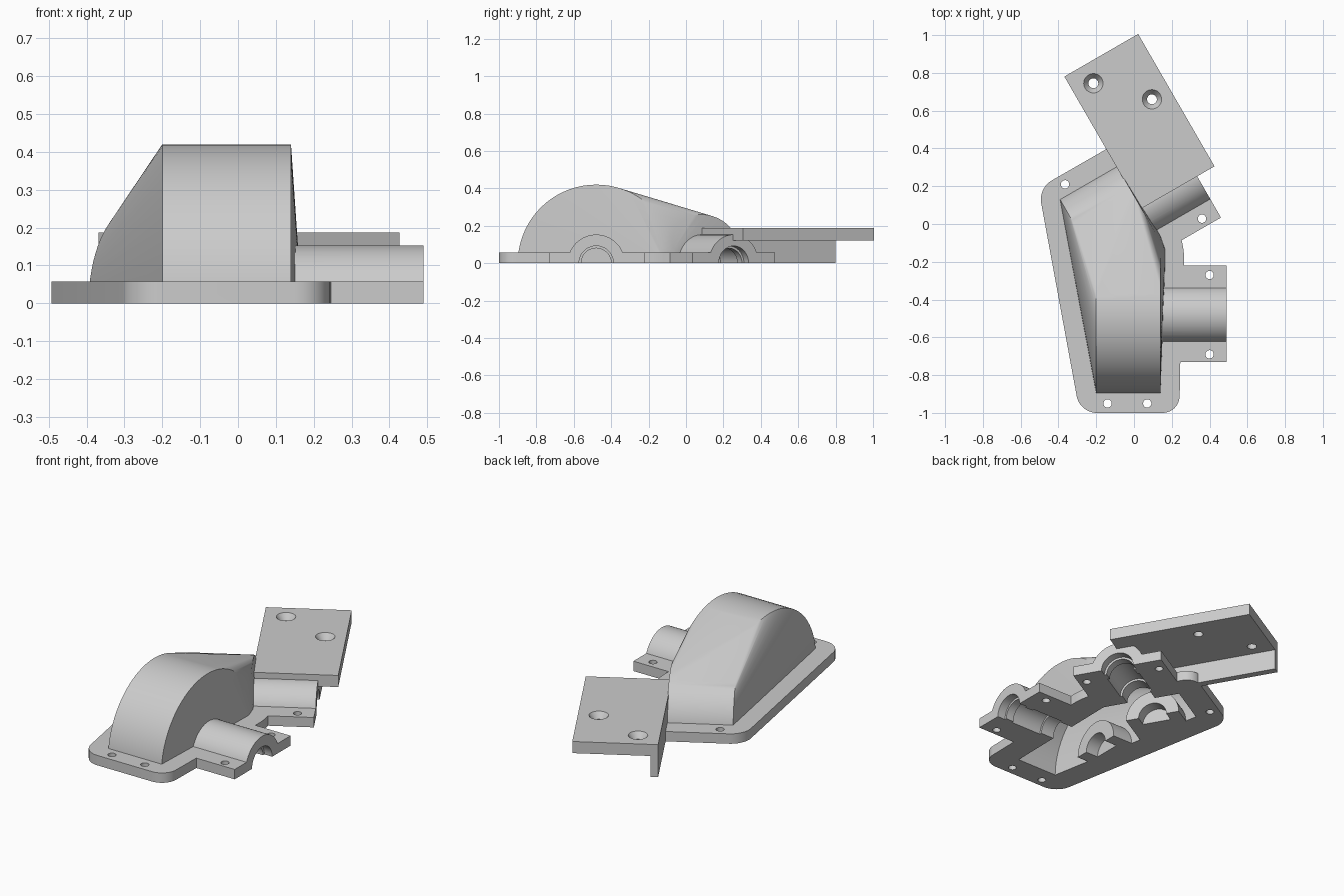
import bpy, bmesh
from math import pi, radians
from mathutils import Matrix, Vector

if "Cube" in bpy.data.objects:
    bpy.data.objects.remove(bpy.data.objects["Cube"], do_unlink=True)

grey = bpy.data.materials.new("plain grey")
grey.use_nodes = True
grey.diffuse_color = (0.6, 0.6, 0.6, 1)
grey.node_tree.nodes["Principled BSDF"].inputs["Base Color"].default_value = (0.6, 0.6, 0.6, 1)

# Frames: x runs out along each shaft, origin at the mouth of its tube
WORLD = Matrix.Identity(4)
SHAFT_A = Matrix.Translation((0.49, -0.48, 0))
SHAFT_B = Matrix.Translation((0.333, 0.255, 0)) @ Matrix.Rotation(radians(30), 4, 'Z')
LOW = -0.1      # everything starts below the split plane and is trimmed there


def finish(name, bm):
    bmesh.ops.recalc_face_normals(bm, faces=bm.faces)
    mesh = bpy.data.meshes.new(name)
    bm.to_mesh(mesh)
    bm.free()
    mesh.materials.append(grey)
    obj = bpy.data.objects.new(name, mesh)
    bpy.context.scene.collection.objects.link(obj)
    return obj


def add_rod(bm, frame, x0, x1, r):
    """Cylinder along the frame's x axis."""
    place = frame @ Matrix.Translation(((x0 + x1) / 2, 0, 0)) @ Matrix.Rotation(pi / 2, 4, 'Y')
    bmesh.ops.create_cone(bm, cap_ends=True, segments=72, radius1=r, radius2=r,
                          depth=abs(x1 - x0), matrix=place)


def rod(frame, x0, x1, r):
    bm = bmesh.new()
    add_rod(bm, frame, x0, x1, r)
    return finish("rod", bm)


def peg(frame, x, y, z0, z1, r0, r1):
    """Upright cylinder or cone."""
    bm = bmesh.new()
    bmesh.ops.create_cone(bm, cap_ends=True, segments=32, radius1=r0, radius2=r1, depth=z1 - z0,
                          matrix=frame @ Matrix.Translation((x, y, (z0 + z1) / 2)))
    return finish("peg", bm)


def box(name, frame, x0, x1, y0, y1, z0, z1):
    bm = bmesh.new()
    size = Matrix.Diagonal((x1 - x0, y1 - y0, z1 - z0, 1))
    mid = Matrix.Translation(((x0 + x1) / 2, (y0 + y1) / 2, (z0 + z1) / 2))
    bmesh.ops.create_cube(bm, size=1, matrix=frame @ mid @ size)
    return finish(name, bm)


def hull(name, inset):
    """Shell wrapped around the two gears."""
    rods = bmesh.new()
    add_rod(rods, SHAFT_A, -0.69 + inset, -0.35 - inset, 0.42 - inset)
    add_rod(rods, SHAFT_B, -0.69 + inset, -0.341 - inset, 0.26 - inset)
    bm = bmesh.new()
    for v in rods.verts:     # bare points, so no inner faces are left behind
        bm.verts.new(v.co)
    rods.free()
    bmesh.ops.convex_hull(bm, input=bm.verts)
    bmesh.ops.delete(bm, geom=[v for v in bm.verts if not v.link_faces], context='VERTS')
    return finish(name, bm)


def combine(obj, operation, tools):
    for tool in tools:
        mod = obj.modifiers.new("bool", 'BOOLEAN')
        mod.operation, mod.solver, mod.object = operation, 'EXACT', tool
    deps = bpy.context.evaluated_depsgraph_get()
    deps.update()
    mesh = bpy.data.meshes.new_from_object(obj.evaluated_get(deps))
    obj.modifiers.clear()
    obj.data = mesh
    for tool in tools:
        bpy.data.objects.remove(tool, do_unlink=True)


def bores(frame, end):
    """Shaft hole with a wider mouth and bearing seat."""
    return [rod(frame, end, 0.1, 0.08), rod(frame, -0.05, 0.1, 0.092),
            rod(frame, -0.3, -0.1, 0.092)]


def trim():
    return box("trim", WORLD, -2, 2, -2, 2, -1, 0)


# Flange outline: (x, y, corner radius); the tail follows the angled shaft
def on_b(x, y, r=0):
    p = SHAFT_B @ Vector((x, y, 0))
    return (p.x, p.y, r)


outline = [(-0.287, -1, 0.09), (0.24, -1, 0.09), (0.245, -0.73, 0), (0.49, -0.73, 0),
           (0.49, -0.22, 0), (0.265, -0.22, 0), (0.265, -0.15, 0.03), on_b(-0.24, -0.255),
           on_b(0, -0.255), on_b(0, 0.255), on_b(-0.25, 0.255), on_b(-0.25, 0.362, 0.08),
           (-0.506, 0.19, 0.08)]
ring = []
count = len(outline)
for i, (x, y, r) in enumerate(outline):
    p = Vector((x, y, 0))
    if not r:
        ring.append(p)
        continue
    a = p + (Vector((*outline[i - 1][:2], 0)) - p).normalized() * r
    b = p + (Vector((*outline[(i + 1) % count][:2], 0)) - p).normalized() * r
    for k in range(11):      # rounded corner
        t = k / 10
        w = 1.5 * t * (1 - t)
        ring.append((a * (1 - t) ** 2 + p * w + b * t * t) / ((1 - t) ** 2 + w + t * t))
bm = bmesh.new()
lower = [bm.verts.new((p.x, p.y, LOW)) for p in ring]
upper = [bm.verts.new((p.x, p.y, 0.057)) for p in ring]
bm.faces.new(lower[::-1])
bm.faces.new(upper)
for i in range(len(ring)):
    bm.faces.new((lower[i - 1], lower[i], upper[i], upper[i - 1]))
housing = finish("housing_cover", bm)

# Domed shell and the two shaft tubes
combine(housing, 'UNION', [hull("dome", 0), rod(SHAFT_A, -0.42, 0, 0.153),
                           rod(SHAFT_B, -0.42, 0, 0.153)])

# Hollow inside, leaving a bearing boss on the far wall for each shaft
cavity = hull("cavity", 0.04)
combine(cavity, 'DIFFERENCE', [rod(SHAFT_A, -0.9, -0.62, 0.153), rod(SHAFT_B, -0.9, -0.56, 0.153)])
combine(housing, 'DIFFERENCE', [cavity])
combine(housing, 'DIFFERENCE', bores(SHAFT_A, -0.70) + bores(SHAFT_B, -0.63))

# Screw holes
screws = [(WORLD, 0.07, -0.95), (WORLD, -0.14, -0.95), (WORLD, -0.365, 0.21)]
for shaft in (SHAFT_A, SHAFT_B):
    screws += [(shaft, -0.09, side * 0.21) for side in (-1, 1)]
combine(housing, 'DIFFERENCE', [peg(f, x, y, -0.2, 0.1, 0.022, 0.022) for f, x, y in screws])
combine(housing, 'DIFFERENCE', [trim()])

# Mounting bracket: plate over the angled tube, with a wall down one edge
bracket = box("mounting_bracket", SHAFT_B, -0.345, 0.106, -0.003, 0.806, 0.12, 0.187)
combine(bracket, 'UNION', [box("wall", SHAFT_B, -0.345, -0.305, -0.003, 0.806, LOW, 0.15)])
holes = []
for x, y in ((-0.215, 0.745), (0.095, 0.66)):
    holes += [peg(WORLD, x, y, 0.05, 0.3, 0.026, 0.026),
              peg(WORLD, x, y, 0.152, 0.188, 0.026, 0.052)]
combine(bracket, 'DIFFERENCE', holes + bores(SHAFT_B, -0.63))
combine(bracket, 'DIFFERENCE', [trim()])

for obj in (housing, bracket):
    bpy.ops.object.select_all(action='DESELECT')
    obj.select_set(True)
    bpy.context.view_layer.objects.active = obj
    bpy.ops.object.shade_smooth_by_angle(angle=radians(25))
